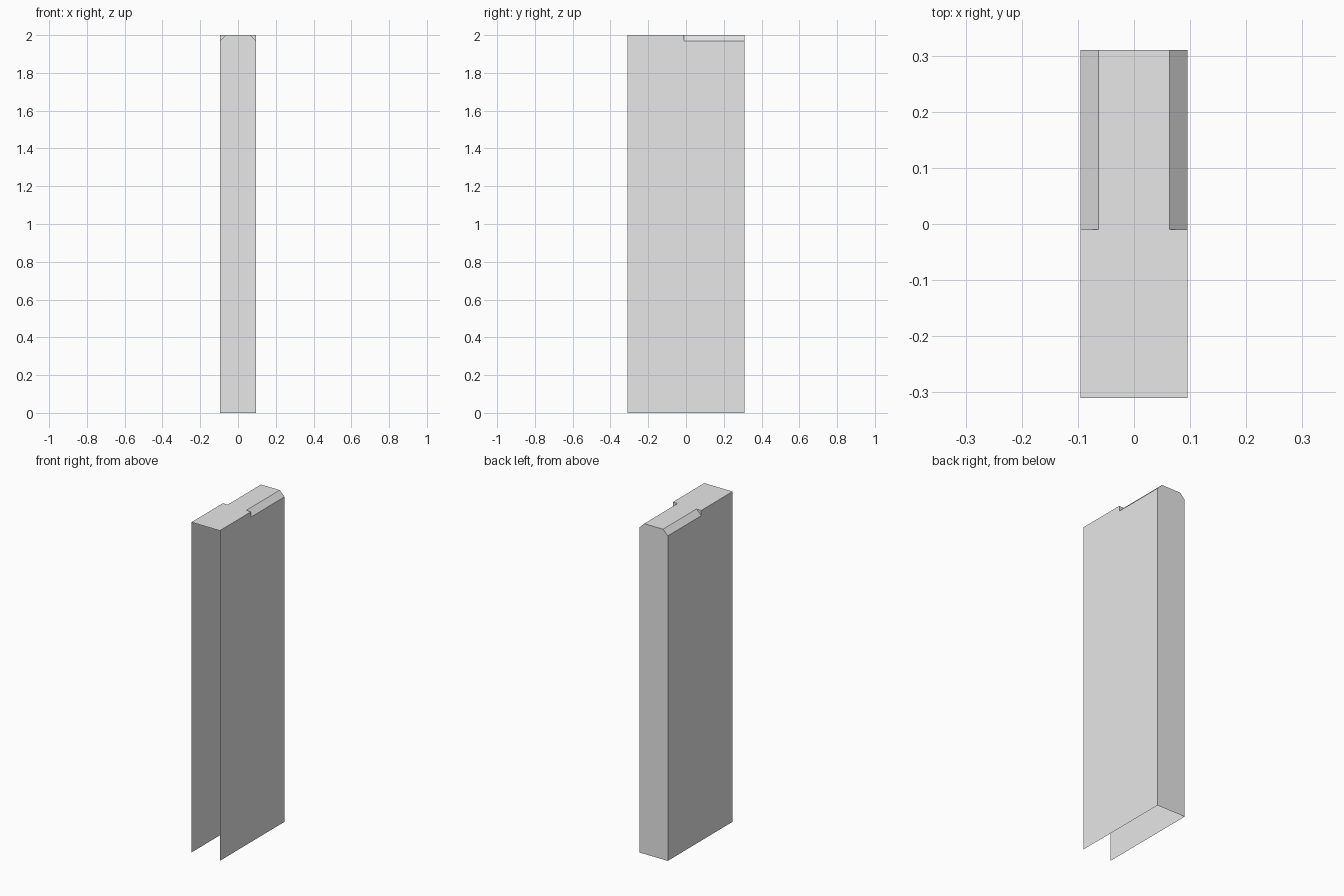
import bpy, bmesh

cube = bpy.data.objects.get("Cube")
if cube:
    bpy.data.objects.remove(cube, do_unlink=True)

# One plain grey material
grey = bpy.data.materials.new("light_grey")
grey.use_nodes = True
grey.diffuse_color = (0.8, 0.8, 0.8, 1)
grey.node_tree.nodes["Principled BSDF"].inputs["Base Color"].default_value = (0.8, 0.8, 0.8, 1)

W, D, H = 0.095, 0.31, 2.0      # half width, half depth, height
C = 0.032                       # chamfer size
STEP = -0.01                    # y where the chamfered top begins

bm = bmesh.new()


def face(*points):
    bm.faces.new([bm.verts.new(p) for p in points])


for s in (-1, 1):
    # Side wall, notched where the top edge is chamfered
    side = [(-D, 0), (D, 0), (D, H - C), (STEP, H - C), (STEP, H), (-D, H)]
    face(*[(s * W, y, z) for y, z in side])
    # Chamfer along the rear half of the top edge
    face((s * W, STEP, H - C), (s * W, D, H - C),
         (s * (W - C), D, H), (s * (W - C), STEP, H))
    # Small triangular end of the square front half
    face((s * W, STEP, H - C), (s * (W - C), STEP, H), (s * W, STEP, H))

# Top: full width at the front, narrower at the rear
face((-W, -D, H), (W, -D, H), (W, STEP, H), (W - C, STEP, H),
     (W - C, D, H), (-W + C, D, H), (-W + C, STEP, H), (-W, STEP, H))

# Back wall with clipped top corners; the front and bottom stay open
face((-W, D, 0), (W, D, 0), (W, D, H - C), (W - C, D, H),
     (-W + C, D, H), (-W, D, H - C))

bmesh.ops.remove_doubles(bm, verts=bm.verts, dist=1e-5)
bmesh.ops.recalc_face_normals(bm, faces=bm.faces)

# Make sure the shell faces outward
bm.normal_update()
back = max(bm.faces, key=lambda f: f.calc_center_median().y)
if back.normal.y < 0:
    bmesh.ops.reverse_faces(bm, faces=bm.faces)

mesh = bpy.data.meshes.new("open_channel_cover")
bm.to_mesh(mesh)
bm.free()
mesh.materials.append(grey)
cover = bpy.data.objects.new("open_channel_cover", mesh)
bpy.context.collection.objects.link(cover)
